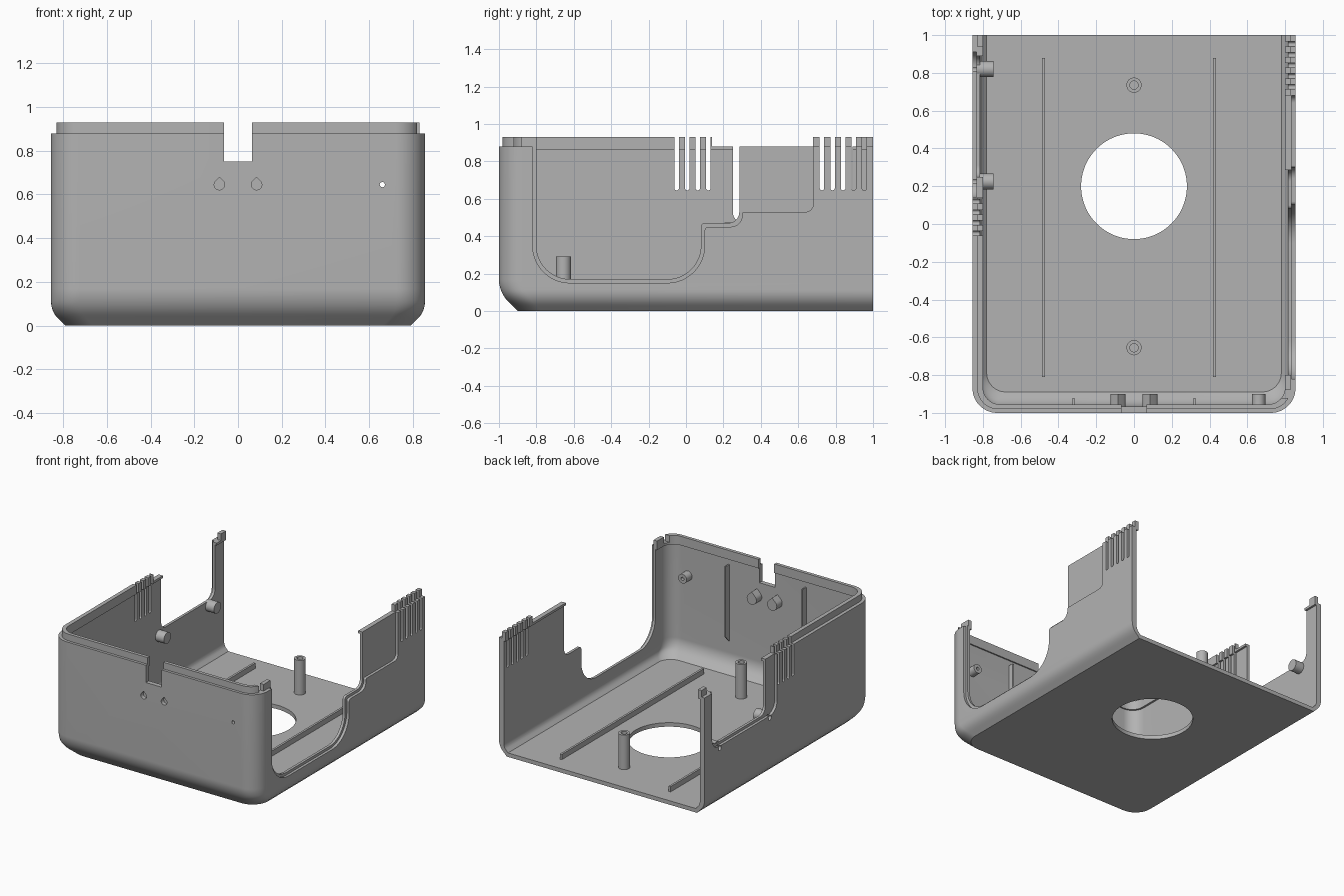
import bpy, bmesh, math
from mathutils import Vector

if "Cube" in bpy.data.objects:
    bpy.data.objects.remove(bpy.data.objects["Cube"], do_unlink=True)

grey = bpy.data.materials.new("plain_grey")
grey.use_nodes = True
grey.diffuse_color = (0.45, 0.45, 0.45, 1)
grey.node_tree.nodes["Principled BSDF"].inputs["Base Color"].default_value = grey.diffuse_color


def loft(name, rings):
    """Solid through a stack of equal rings, capped at both ends."""
    bm = bmesh.new()
    loops = [[bm.verts.new(p) for p in ring] for ring in rings]
    n = len(loops[0])
    for low, high in zip(loops, loops[1:]):
        for i in range(n):
            j = (i + 1) % n
            bm.faces.new((low[i], low[j], high[j], high[i]))
    bm.faces.new(loops[0][::-1])
    bm.faces.new(loops[-1])
    bmesh.ops.recalc_face_normals(bm, faces=bm.faces)
    mesh = bpy.data.meshes.new(name)
    bm.to_mesh(mesh)
    bm.free()
    mesh.materials.append(grey)
    obj = bpy.data.objects.new(name, mesh)
    bpy.context.collection.objects.link(obj)
    return obj


def prism(name, axis, points, lo, hi):
    place = {"x": lambda a, b, d: (d, a, b),
             "y": lambda a, b, d: (a, d, b),
             "z": lambda a, b, d: (a, b, d)}[axis]
    return loft(name, [[place(a, b, d) for a, b in points] for d in (lo, hi)])


def rect(a0, a1, b0, b1):
    return [(a0, b0), (a1, b0), (a1, b1), (a0, b1)]


def circle(a, b, r, n=32):
    return [(a + r * math.cos(math.tau * i / n), b + r * math.sin(math.tau * i / n))
            for i in range(n)]


def teardrop(a, b, r, n=24):
    """Round hole with a peaked top."""
    arc = [math.pi * (0.75 + 1.5 * i / n) for i in range(n + 1)]
    return [(a, b + r * 1.41)] + [(a + r * math.cos(t), b + r * math.sin(t)) for t in arc]


def rounded(corners, steps=12):
    """Polygon of (a, b, radius) right-angle corners."""
    out = []
    for i, (a, b, r) in enumerate(corners):
        p = Vector((a, b))
        if not r:
            out.append(tuple(p))
            continue
        d1 = (Vector(corners[i - 1][:2]) - p).normalized()
        d2 = (Vector(corners[(i + 1) % len(corners)][:2]) - p).normalized()
        c = p + (d1 + d2) * r
        for k in range(steps + 1):
            t = math.pi / 2 * k / steps
            out.append(tuple(c - r * (math.cos(t) * d2 + math.sin(t) * d1)))
    return out


def boolean(obj, tool, operation="DIFFERENCE"):
    mod = obj.modifiers.new("cut", "BOOLEAN")
    mod.operation, mod.solver, mod.object = operation, "EXACT", tool
    bpy.context.view_layer.objects.active = obj
    bpy.ops.object.modifier_apply(modifier=mod.name)
    bpy.data.objects.remove(tool, do_unlink=True)


def cut(obj, axis, points, lo, hi):
    boolean(obj, prism("cutter", axis, points, lo, hi))


def tray(w, front, r, back, z):
    """U-shaped plan, rounded at the two front corners."""
    plan = rounded([(w, back, 0), (-w, back, 0), (-w, front, r), (w, front, r)])
    return [(x, y, z) for x, y in plan]


def inset(r, z):
    """Rounded foot that ends in a 45 degree chamfer."""
    k = 0.293 * r
    if z >= r:
        return 0
    return r - math.sqrt(r * r - (r - z) ** 2) if z > k else 2 * k - z


def footed(name, w, front, r, back, side_r, front_r, base, top):
    levels = [front_r * i / 16 for i in range(17)] + [top - base]
    return loft(name, [tray(w - inset(side_r, h), front + inset(front_r, h), r, back, base + h)
                       for h in levels])


# Shell with hollow inside and open back
shell = footed("enclosure_shell", 0.855, -1, 0.13, 1, 0.11, 0.17, 0, 0.88)
boolean(shell, footed("cavity", 0.815, -0.965, 0.1, 1.2, 0.06, 0.13, 0.03, 1.1))

# Stepped rim lip around the top
lip = loft("lip", [tray(0.83, -0.98, 0.11, 1, z) for z in (0.862, 0.93)])
boolean(lip, loft("lip_inside", [tray(0.80, -0.955, 0.09, 1.2, z) for z in (0.8, 1.1)]))
boolean(shell, lip, "UNION")

# Left wall opening: inner cut, wider outer rebate, lip gaps
inner = [(-0.80, 1.1, 0), (-0.80, 0.17, 0.18), (0.08, 0.17, 0.18), (0.08, 0.47, 0.02),
         (0.285, 0.47, 0.06), (0.285, 1.1, 0)]
outer = [(-0.82, 1.1, 0), (-0.82, 0.15, 0.2), (0.10, 0.15, 0.2), (0.10, 0.45, 0.02),
         (0.30, 0.45, 0.06), (0.30, 0.53, 0.01), (0.68, 0.53, 0.04), (0.68, 1.1, 0)]
cut(shell, "x", rounded(inner), 0.7, 1)
cut(shell, "x", rounded(outer), 0.835, 1)
cut(shell, "x", rect(0.2, 0.68, 0.88, 1.1), 0.7, 1)
cut(shell, "x", rect(-0.92, -0.88, 0.88, 1.1), 0.75, 1)

# Right wall opening
inner = [(0.25, 1.1, 0), (0.25, 0.47, 0.06), (0.89, 0.47, 0.06), (0.89, 1.1, 0)]
outer = [(0.14, 1.1, 0), (0.14, 0.45, 0.08), (0.91, 0.45, 0.08), (0.91, 1.1, 0)]
cut(shell, "x", rounded(inner), -1, -0.7)
cut(shell, "x", rounded(outer), -1, -0.835)
cut(shell, "x", rect(0.14, 0.94, 0.88, 1.1), -1, -0.7)

# Vent slots with rounded bottoms
for first, count, lo, hi in ((0.727, 5, 0.7, 1), (-0.05, 4, -1, -0.7)):
    for i in range(count):
        y = first + 0.0565 * i
        slot = [(y - 0.012, 1.1, 0), (y - 0.012, 0.645, 0.0115),
                (y + 0.012, 0.645, 0.0115), (y + 0.012, 1.1, 0)]
        cut(shell, "x", rounded(slot, 5), lo, hi)

# Front cable notch, screw holes and round floor hole
cut(shell, "y", rect(-0.065, 0.065, 0.75, 1.1), -1.2, -0.8)
for x in (-0.085, 0.085):
    cut(shell, "y", teardrop(x, 0.645, 0.024), -1.2, -0.9)
cut(shell, "y", circle(0.66, 0.645, 0.012, 16), -1.2, -0.9)
for y in (0.225, 0.82):
    cut(shell, "x", circle(y, 0.435, 0.018, 20), -1, -0.8)
cut(shell, "z", circle(0, 0.2, 0.28, 96), -0.1, 0.2)

# Floor posts with screw holes
for name, y in (("front_post", -0.655), ("rear_post", 0.735)):
    post = prism(name, "z", circle(0, y, 0.04), 0.025, 0.29)
    cut(post, "z", circle(0, y, 0.022, 24), 0.1, 0.5)

# Floor rails and front wall ribs
for side, x in (("right", -0.48), ("left", 0.425)):
    prism(side + "_floor_rail", "z", rect(x - 0.008, x + 0.008, -0.81, 0.88), 0.025, 0.07)
for side, x in (("right", -0.32), ("left", 0.32)):
    prism(side + "_front_rib", "x",
          [(-0.97, 0.24), (-0.922, 0.29), (-0.922, 0.82), (-0.97, 0.82)], x - 0.005, x + 0.005)

# Bosses inside the front wall
for side, x in (("right", -0.085), ("left", 0.085)):
    prism(side + "_notch_boss", "y", teardrop(x, 0.645, 0.04), -0.97, -0.9)
lamp = prism("indicator_boss", "y", circle(0.66, 0.645, 0.035), -0.97, -0.9)
cut(lamp, "y", circle(0.66, 0.645, 0.012, 16), -1.1, -0.8)

# Bosses inside the right wall
for name, y in (("middle_side_boss", 0.225), ("rear_side_boss", 0.82)):
    boss = prism(name, "x", circle(y, 0.435, 0.042), -0.83, -0.745)
    cut(boss, "x", circle(y, 0.435, 0.018, 20), -1, -0.78)

# Smooth curved faces, keep edges sharp
for obj in bpy.context.collection.objects:
    if obj.type == "MESH" and grey.name in obj.data.materials:
        bpy.ops.object.select_all(action="DESELECT")
        obj.select_set(True)
        bpy.context.view_layer.objects.active = obj
        bpy.ops.object.shade_smooth_by_angle(angle=math.radians(22))
